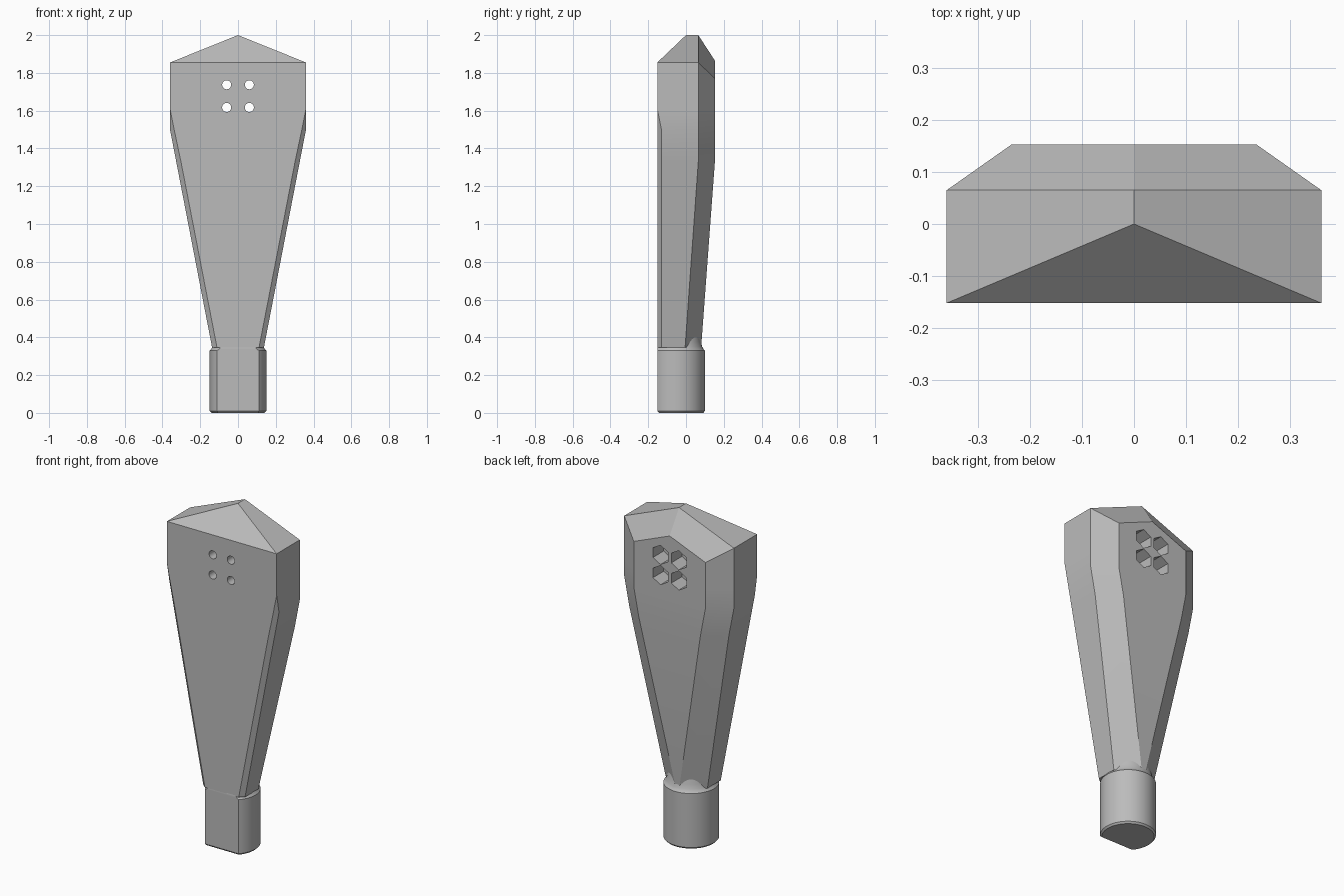
import bpy, bmesh, math
from mathutils import Matrix

cube = bpy.data.objects.get("Cube")
if cube:
    bpy.data.objects.remove(cube, do_unlink=True)

grey = bpy.data.materials.new("mid grey")
grey.use_nodes = True
colour = (0.5, 0.5, 0.5, 1)
grey.diffuse_color = colour
grey.node_tree.nodes["Principled BSDF"].inputs["Base Color"].default_value = colour

FRONT, BACK = -0.152, 0.153


def finish(name, bm):
    bmesh.ops.remove_doubles(bm, verts=bm.verts, dist=0.0002)
    bmesh.ops.recalc_face_normals(bm, faces=bm.faces)
    mesh = bpy.data.meshes.new(name)
    bm.to_mesh(mesh)
    bm.free()
    mesh.materials.append(grey)
    obj = bpy.data.objects.new(name, mesh)
    bpy.context.collection.objects.link(obj)
    return obj


def activate(obj):
    bpy.ops.object.select_all(action='DESELECT')
    obj.select_set(True)
    bpy.context.view_layer.objects.active = obj


def loft(bm, rings):
    rows = [[bm.verts.new(p) for p in ring] for ring in rings]
    n = len(rows[0])
    for low, high in zip(rows, rows[1:]):
        for i in range(n):
            j = (i + 1) % n
            bm.faces.new((low[i], low[j], high[j], high[i]))
    bm.faces.new(rows[0])
    return rows


# Blade: chamfered cross-sections tapering towards the handle
def section(z, half, front_half, side_y, ridge_y, back_y, back_z=None):
    right = [(front_half, FRONT, z), (half, side_y, z), (half, ridge_y, z),
             (half - 0.125, back_y, z if back_z is None else back_z)]
    return right + [(-x, y, h) for x, y, h in reversed(right)]


bm = bmesh.new()
rows = loft(bm, [
    section(0.345, 0.137, 0.111, -0.13, -0.005, 0.08),
    section(1.33, 0.327, 0.302, -0.13, 0.065, BACK),
    section(1.5, 0.36, 0.338, -0.13, 0.065, BACK),
    section(1.61, 0.36, 0.36, FRONT, 0.065, BACK),
    section(1.855, 0.36, 0.36, FRONT, 0.065, BACK, 1.77)])

# Gabled tip with a sloping back chamfer
top = rows[-1]
peak, ridge_end, gable = [bm.verts.new(p) for p in
                          ((0, 0, 2), (0, 0.065, 2), (0, BACK, 1.865))]
bm.faces.new((top[0], peak, top[7]))
bm.faces.new((top[3], top[4], gable))
for f, s, r, b in (top[:4], top[:3:-1]):
    bm.faces.new((f, s, r, ridge_end, peak))
    bm.faces.new((r, b, gable, ridge_end))
blade = finish("blade", bm)

# Bolt holes and hexagonal nut pockets cut through the blade
for name, sides, radius, y0, y1 in (("bolt_holes", 24, 0.024, -0.3, 0.3),
                                    ("nut_pockets", 6, 0.057, 0.053, 0.3)):
    bm = bmesh.new()
    for x in (-0.06, 0.06):
        for z in (1.617, 1.737):
            place = (Matrix.Translation((x, (y0 + y1) / 2, z))
                     @ Matrix.Rotation(math.pi / 2, 4, 'X'))
            bmesh.ops.create_cone(bm, cap_ends=True, segments=sides, radius1=radius,
                                  radius2=radius, depth=y1 - y0, matrix=place)
    cutter = finish(name, bm)
    cutter.hide_render = True
    cut = blade.modifiers.new(name, 'BOOLEAN')
    cut.operation, cut.solver, cut.object = 'DIFFERENCE', 'EXACT', cutter
    activate(blade)
    bpy.ops.object.modifier_apply(modifier=cut.name)
    bpy.data.objects.remove(cutter, do_unlink=True)
activate(blade)
bpy.ops.object.shade_smooth_by_angle(angle=math.radians(18))


# Handle: round bar with a flat front, flaring in to meet the blade
def d_ring(z, r, flat=0.102, steps=48):
    a = math.asin(flat / r)
    angles = [-a + (math.pi + 2 * a) * i / steps for i in range(steps + 1)]
    return [(r * math.cos(t), -0.05 + r * math.sin(t), z) for t in angles]


bm = bmesh.new()
rows = loft(bm, [d_ring(0, 0.141, 0.093), d_ring(0.01, 0.15), d_ring(0.33, 0.15),
                 d_ring(0.337, 0.143), d_ring(0.35, 0.136), d_ring(0.375, 0.129, 0.09),
                 d_ring(0.42, 0.12, 0.08)])
bm.faces.new(rows[-1])
handle = finish("handle", bm)
activate(handle)
bpy.ops.object.shade_smooth_by_angle(angle=math.radians(30))
